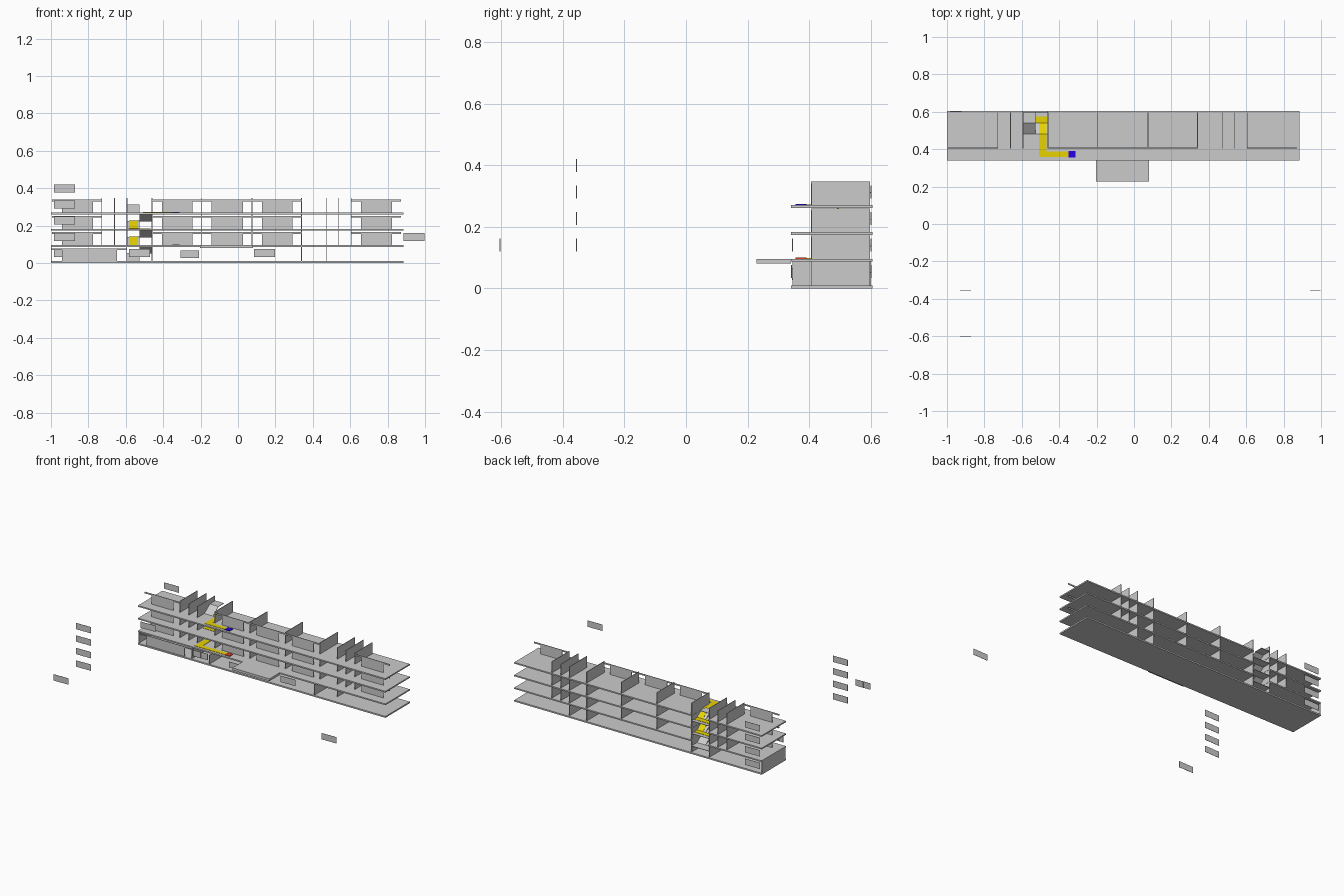
import bpy, bmesh
from mathutils import Vector

if "Cube" in bpy.data.objects:
    bpy.data.objects.remove(bpy.data.objects["Cube"])


def boxes(name, items, mat=None):
    """One object made of boxes given as (x0, x1, y0, y1, z0, z1)."""
    bm = bmesh.new()
    for x0, x1, y0, y1, z0, z1 in items:
        r = bmesh.ops.create_cube(bm, size=1)
        for v in r['verts']:
            v.co = Vector(((x0 + x1) / 2 + v.co.x * (x1 - x0),
                           (y0 + y1) / 2 + v.co.y * (y1 - y0),
                           (z0 + z1) / 2 + v.co.z * (z1 - z0)))
    return finish(name, bm, mat)


def finish(name, bm, mat=None):
    me = bpy.data.meshes.new(name)
    bm.to_mesh(me)
    bm.free()
    ob = bpy.data.objects.new(name, me)
    bpy.context.collection.objects.link(ob)
    if mat:
        me.materials.append(mat)
    return ob


def flight(name, x0, x1, ya, za, yb, zb, t=0.003, mat=None):
    """Sloping slab from (ya, za) to (yb, zb)."""
    bm = bmesh.new()
    prof = [(ya, za), (yb, zb), (yb, zb - t), (ya, za - t)]
    f = bm.faces.new([bm.verts.new((x0, y, z)) for y, z in prof])
    r = bmesh.ops.extrude_face_region(bm, geom=[f])
    bmesh.ops.translate(bm, vec=(x1 - x0, 0, 0),
                        verts=[v for v in r['geom'] if isinstance(v, bmesh.types.BMVert)])
    bmesh.ops.recalc_face_normals(bm, faces=bm.faces[:])
    return finish(name, bm, mat)


def colour(name, rgb):
    m = bpy.data.materials.new(name)
    m.diffuse_color = (*rgb, 1)
    m.use_nodes = True
    m.node_tree.nodes["Principled BSDF"].inputs["Base Color"].default_value = m.diffuse_color
    return m


yellow = colour("route_yellow", (0.8, 0.65, 0.0))
red = colour("start_red", (0.8, 0.05, 0.02))
blue = colour("end_blue", (0.02, 0.0, 0.8))

XL, XR, YF, YB, YC = -1.0, 0.885, 0.34, 0.605, 0.405
TOPS = [0.01, 0.096, 0.183, 0.27]      # upper face of each floor slab
TH = 0.009
SX0, SX1, SXM, SY = -0.593, -0.462, -0.527, 0.48   # stairwell

# Floor slabs, upper ones with the stairwell opening
boxes("ground_slab", [(XL, XR, YF, YB, 0.0, TOPS[0])])
for i, z in enumerate(TOPS[1:], 1):
    boxes(f"floor_slab_{i}", [
        (XL, SX0, YF, YB, z - TH, z), (SX1, XR, YF, YB, z - TH, z),
        (SX0, SX1, YF, SY, z - TH, z)])

# Entrance canopy
boxes("entrance_canopy", [(-0.203, 0.08, 0.228, YF, 0.08, 0.096)])

# Room partitions on the upper floors
PART = [-0.728, -0.66, -0.594, -0.46, -0.194, 0.075, 0.34, 0.472, 0.538, 0.605]
for i, z in enumerate(TOPS[1:], 1):
    boxes(f"partitions_{i}", [(x - 0.002, x + 0.002, YC, 0.597, z, z + 0.077) for x in PART])

# Corridor walls: a panel between two doorways, with a lintel
ROOMS = [(-0.995, -0.728), (-0.46, -0.194), (-0.194, 0.075), (0.075, 0.34), (0.605, 0.872)]
for i, z in enumerate(TOPS[1:], 1):
    parts = []
    for a, b in ROOMS:
        parts.append((a + 0.053, b - 0.048, YC, YC + 0.004, z, z + 0.06))
        parts.append((a, b, YC, YC + 0.004, z + 0.06, z + 0.07))
    boxes(f"corridor_wall_{i}", parts)

# Ground floor walls
G0, G1 = 0.01, 0.087
boxes("ground_walls", [
    (XL, XL + 0.004, 0.345, 0.6, G0, G1),
    (-0.597, -0.593, 0.345, 0.597, G0, G1),
    (-0.462, -0.458, YC, 0.597, G0, G1),
    (-0.462, -0.458, 0.345, YC, G0, 0.07),
    (0.338, 0.342, 0.345, 0.597, G0, G1),
    (0.47, 0.474, YC, 0.597, G0, G1),
    (-0.94, -0.648, 0.345, 0.349, G0, 0.07),
    (XL, -0.595, 0.345, 0.349, 0.07, 0.078)])


# Windows: two overlapping panes
def window(name, x, y, z, h=0.043):
    boxes(name, [(x, x + 0.06, y - 0.0015, y, z, z + h),
                 (x + 0.054, x + 0.112, y, y + 0.0015, z, z + h)])


for i in range(4):
    window(f"back_window_{i}", -0.983, 0.601, 0.033 + 0.086 * i)
    window(f"loose_window_{i}", -0.983, -0.355, 0.119 + 0.086 * i)
window("loose_window_near", -0.983, -0.603, 0.119)
window("loose_window_right", 0.886, -0.355, 0.119)
window("corridor_window", -0.983, 0.346, 0.119)
window("ground_window_left", -0.583, 0.343, 0.033)
window("ground_window_right", 0.085, 0.343, 0.033)
boxes("ground_panel", [(-0.308, -0.208, 0.344, 0.347, 0.028, 0.066)])

# Stairs: left flight up to the back landing, right flight back to the front
Y1, MID = 0.54, 0.043
for i in range(4):
    z = TOPS[i]
    flight(f"stair_left_{i}", SX0, SXM, SY, z, Y1, z + MID)
    if i < 3:
        boxes(f"stair_landing_{i}", [(SX0, SX1, Y1, 0.6, z + MID - 0.003, z + MID)])
        flight(f"stair_right_{i}", SXM, SX1, Y1, z + MID, SY, TOPS[i + 1])
    else:
        boxes("stair_landing_top", [(SX0, SXM, Y1, 0.6, z + MID - 0.003, z + MID)])

# Yellow route over two storeys, red start, blue end
E = 0.002
for i in (1, 2):
    z, zn = TOPS[i], TOPS[i + 1]
    flight(f"route_up_left_{i}", -0.582, -0.535, SY, z + E, Y1, z + MID + E, E, yellow)
    boxes(f"route_landing_{i}", [(-0.582, -0.465, Y1, 0.575, z + MID, z + MID + E)], yellow)
    flight(f"route_up_right_{i}", -0.507, -0.467, Y1, z + MID + E, SY, zn + E, E, yellow)
z1, z2, z3 = TOPS[1:]
boxes("route_start", [(-0.35, -0.58, 0.358, 0.388, z1, z1 + E),
                      (-0.582, -0.54, 0.388, SY, z1, z1 + E)][1:]
      + [(-0.582, -0.35, 0.358, 0.388, z1, z1 + E)], yellow)
boxes("route_middle", [(-0.582, -0.467, 0.45, SY, z2, z2 + E)], yellow)
boxes("route_end", [(-0.507, -0.467, 0.358, SY, z3, z3 + E),
                    (-0.467, -0.35, 0.358, 0.388, z3, z3 + E)], yellow)
boxes("start_marker", [(-0.35, -0.312, 0.355, 0.391, z1, z1 + 0.004)], red)
boxes("end_marker", [(-0.35, -0.312, 0.355, 0.391, z3, z3 + 0.004)], blue)
